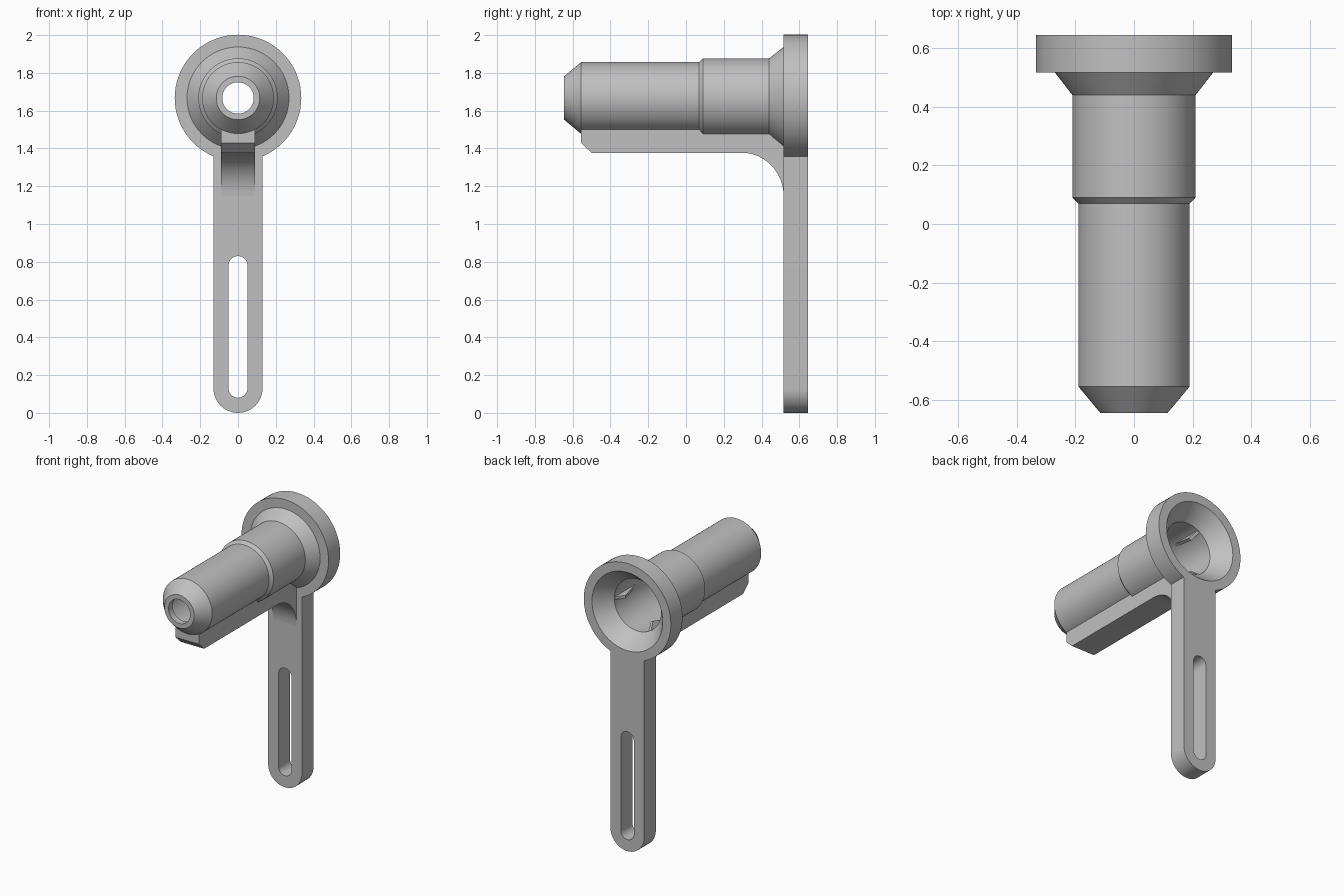
import bpy, bmesh, math
from mathutils import Matrix, Vector

if "Cube" in bpy.data.objects:
    bpy.data.objects.remove(bpy.data.objects["Cube"])

AXIS_Z = 1.667      # height of the tube axis
FRONT, BACK = 0.517, 0.645

grey = bpy.data.materials.new("plain_grey")
grey.diffuse_color = (0.53, 0.53, 0.53, 1)
grey.use_nodes = True
grey.node_tree.nodes["Principled BSDF"].inputs["Base Color"].default_value = grey.diffuse_color


def finish(name, bm, smooth=True):
    bmesh.ops.recalc_face_normals(bm, faces=bm.faces)
    mesh = bpy.data.meshes.new(name)
    bm.to_mesh(mesh)
    bm.free()
    mesh.materials.append(grey)
    ob = bpy.data.objects.new(name, mesh)
    bpy.context.collection.objects.link(ob)
    if smooth:
        bpy.ops.object.select_all(action='DESELECT')
        ob.select_set(True)
        bpy.context.view_layer.objects.active = ob
        bpy.ops.object.shade_smooth_by_angle(angle=math.radians(25))
    return ob


def revolve(name, profile, n=72):
    """Turn a closed (y, radius) profile around the tube axis."""
    bm = bmesh.new()
    rings = []
    for i in range(n):
        a = 2 * math.pi * i / n
        rings.append([bm.verts.new((r * math.cos(a), y, AXIS_Z + r * math.sin(a)))
                      for y, r in profile])
    m = len(profile)
    for i in range(n):
        p, q = rings[i], rings[(i + 1) % n]
        for j in range(m):
            k = (j + 1) % m
            bm.faces.new((p[j], p[k], q[k], q[j]))
    return finish(name, bm)


def slab(name, outline, width, matrix=Matrix(), smooth=True):
    """Extrude a (y, z) outline symmetrically along x."""
    bm = bmesh.new()
    left = [bm.verts.new(matrix @ Vector((-width / 2, y, z))) for y, z in outline]
    right = [bm.verts.new(matrix @ Vector((width / 2, y, z))) for y, z in outline]
    bm.faces.new(left)
    bm.faces.new(right[::-1])
    for i in range(len(outline)):
        j = (i + 1) % len(outline)
        bm.faces.new((left[i], left[j], right[j], right[i]))
    return finish(name, bm, smooth)


# Stepped hollow tube with flange, flared collar and countersunk back
revolve("tube_and_flange", [
    (-0.645, 0.115), (-0.555, 0.19), (0.07, 0.19), (0.09, 0.21),
    (0.44, 0.21), (FRONT, 0.27), (FRONT, 0.335), (BACK, 0.335),
    (BACK, 0.272), (0.53, 0.18), (0.08, 0.18), (0.06, 0.16),
    (-0.53, 0.16), (-0.60, 0.083), (-0.645, 0.083)])

# Rib under the tube, chamfered in front and curved into the arm
rib_outline = [(0.53, 1.56), (-0.557, 1.56), (-0.557, 1.43), (-0.50, 1.377)]
for i in range(13):
    t = math.pi / 2 * (1 - i / 12)
    rib_outline.append((0.297 + 0.22 * math.cos(t), 1.147 + 0.23 * math.sin(t)))
rib_outline.append((0.53, 1.147))
rib = slab("under_rib", rib_outline, 0.18)

# Round cutter that fits the rib to the tube wall
bm = bmesh.new()
bmesh.ops.create_cone(bm, cap_ends=True, segments=72, radius1=0.187, radius2=0.187, depth=3,
                      matrix=Matrix.Translation((0, 0, AXIS_Z)) @ Matrix.Rotation(math.pi / 2, 4, 'X'))
cutter = finish("rib_cutter", bm, False)
cutter.hide_render = True
cutter.hide_set(True)
cut = rib.modifiers.new("fit_to_tube", 'BOOLEAN')
cut.operation = 'DIFFERENCE'
cut.solver = 'EXACT'
cut.object = cutter

# Slotted arm: outer outline bridged to the slot outline
N = 24
outer, slot = [], []
for i in range(N + 1):              # rounded lower end
    a = math.pi + math.pi * i / N
    c, s = math.cos(a), math.sin(a)
    outer.append((0.13 * c, 0.13 + 0.13 * s))
    slot.append((0.05 * c, 0.13 + 0.05 * s))
for i in range(N + 1):              # square top behind the flange, round slot top
    a = math.pi * i / N
    c, s = math.cos(a), math.sin(a)
    outer.append((0.13 * c, 1.36))
    slot.append((0.05 * c, 0.78 + 0.05 * s))
bm = bmesh.new()
loops = [[bm.verts.new((x, y, z)) for x, z in pts]
         for pts, y in ((outer, FRONT), (outer, BACK), (slot, BACK), (slot, FRONT))]
for k in range(4):
    p, q = loops[k], loops[(k + 1) % 4]
    for i in range(len(p)):
        j = (i + 1) % len(p)
        bm.faces.new((p[i], p[j], q[j], q[i]))
finish("slotted_arm", bm)

# Three thin fins inside the countersunk opening
for i in range(3):
    turn = Matrix.Translation((0, 0, AXIS_Z)) @ Matrix.Rotation(math.radians(90 + 120 * i), 4, 'Y')
    slab("inner_fin_%d" % (i + 1),
         [(0.625, 0.26), (0.47, 0.135), (0.28, 0.185), (0.52, 0.185)], 0.02, turn, False)
